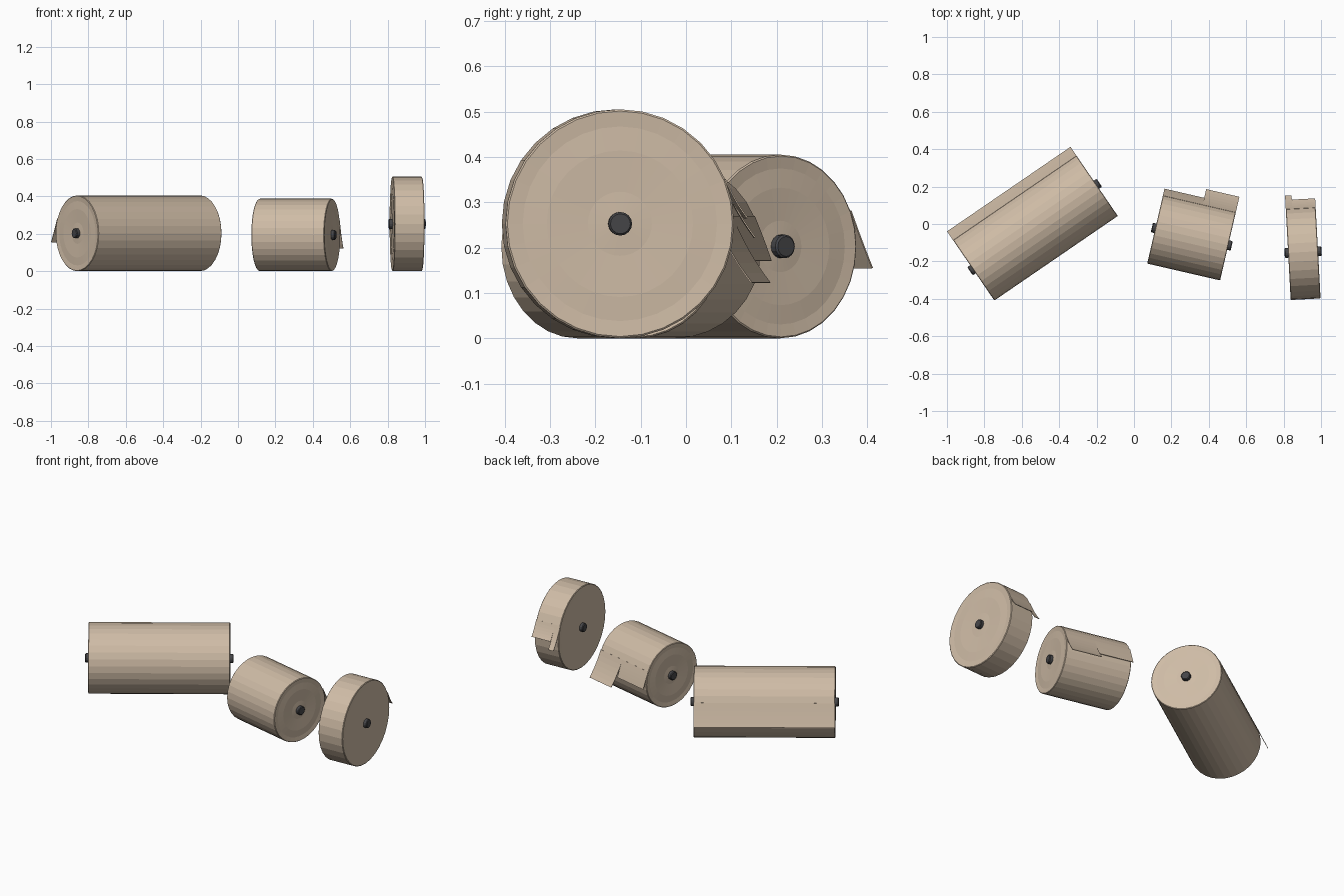
import bpy, bmesh, math
from mathutils import Matrix, Vector

if "Cube" in bpy.data.objects:
    bpy.data.objects.remove(bpy.data.objects["Cube"])

def material(name, color):
    m = bpy.data.materials.new(name)
    m.diffuse_color = color
    m.use_nodes = True
    m.node_tree.nodes["Principled BSDF"].inputs["Base Color"].default_value = m.diffuse_color
    return m

CLOTH = material("cloth", (0.62, 0.50, 0.38, 1))
CORE = material("core", (0.06, 0.06, 0.065, 1))

def make_object(name, bm, mat, matrix):
    bmesh.ops.recalc_face_normals(bm, faces=bm.faces)
    mesh = bpy.data.meshes.new(name)
    bm.to_mesh(mesh)
    bm.free()
    mesh.materials.append(mat)
    ob = bpy.data.objects.new(name, mesh)
    ob.matrix_world = matrix
    bpy.context.collection.objects.link(ob)
    return ob

def lathe(name, profile, sides, mat, matrix):
    """Spin (x, radius) points round the local x axis; both ends closed."""
    bm = bmesh.new()
    rings = []
    for x, r in profile:
        rings.append([bm.verts.new((x, r * math.cos(a), r * math.sin(a)))
                      for a in (2 * math.pi * i / sides for i in range(sides))])
    for a, b in zip(rings, rings[1:]):
        for i in range(sides):
            j = (i + 1) % sides
            bm.faces.new((a[i], a[j], b[j], b[i]))
    bm.faces.new(rings[0])
    bm.faces.new(rings[-1])
    return make_object(name, bm, mat, matrix)

def flap(name, r, x0, x1, tip, matrix, steps=6):
    """Loose end of the strip leaving the roll tangentially and flaring out."""
    a = math.radians(23)
    start = Vector((r * math.cos(a), r * math.sin(a)))
    end = Vector(tip)
    tangent = Vector((math.sin(a), -math.cos(a)))
    mid = start + tangent * (end - start).length * 0.55
    bm = bmesh.new()
    rows = []
    for i in range(steps + 1):
        t = i / steps
        p = start * (1 - t) ** 2 + mid * 2 * t * (1 - t) + end * t * t
        rows.append([bm.verts.new((x, p.x, p.y)) for x in (x0, x1)])
    for p, q in zip(rows, rows[1:]):
        bm.faces.new((p[0], p[1], q[1], q[0]))
    ob = make_object(name, bm, CLOTH, matrix)
    mod = ob.modifiers.new("thickness", "SOLIDIFY")
    mod.thickness = 0.003
    mod.offset = 0

def roll(name, center, angle, r, length, flaps):
    matrix = (Matrix.Translation((center[0], center[1], r))
              @ Matrix.Rotation(math.radians(angle), 4, 'Z'))
    h = length / 2
    # wound body with shallow ripples on its end faces
    half = [(h - 0.002, 0.027), (h - 0.004, r * 0.28), (h - 0.001, r * 0.64),
            (h - 0.003, r * 0.85), (h, r * 0.985), (h - 0.003, r)]
    lathe(name + "_body", [(-x, q) for x, q in half] + half[::-1], 32, CLOTH, matrix)
    # dark core rod poking out of both ends
    e = h + 0.019
    lathe(name + "_core", [(-e, 0.022), (-e + 0.004, 0.026),
                           (e - 0.004, 0.026), (e, 0.022)], 16, CORE, matrix)
    # loose end pieces: x range and tip (outward, height from axis)
    for i, (x0, x1, tip) in enumerate(flaps):
        flap(f"{name}_loose_end_{i + 1}", r, x0, x1, tip, matrix)

roll("long_roll", (-0.531, -0.016), 34.4, 0.2025, 0.80,
     [(-0.40, 0.40, (0.244, -0.0475))])
roll("medium_roll", (0.309, -0.068), -13, 0.1935, 0.40,
     [(-0.20, 0.018, (0.216, -0.023)), (0.018, 0.20, (0.264, -0.071))])
roll("narrow_roll", (0.904, -0.15), 3.1, 0.2525, 0.16,
     [(-0.08, -0.045, (0.305, -0.03)), (-0.045, 0.08, (0.282, 0.012))])
